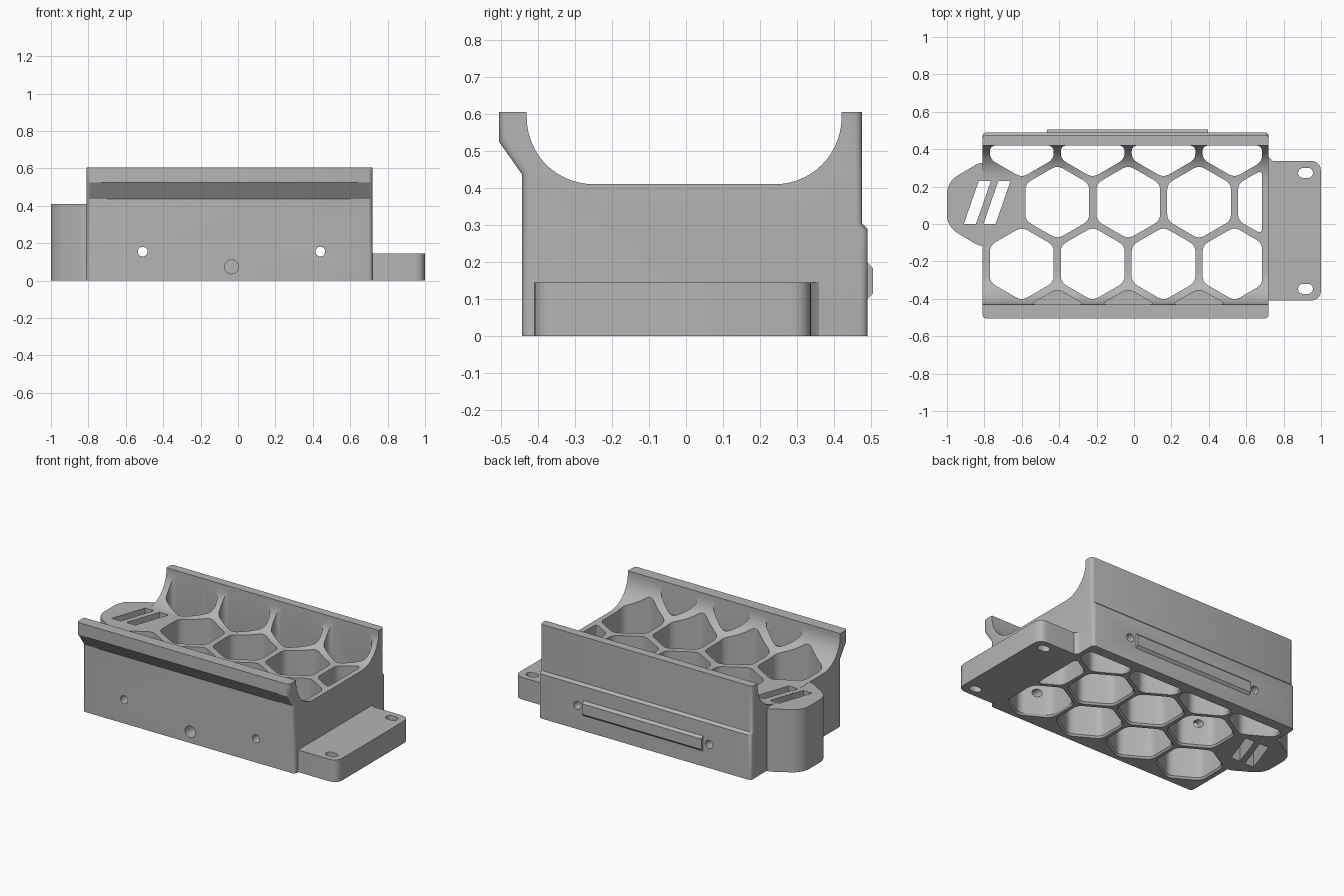
import bpy
import bmesh
import math
from mathutils import Vector

if "Cube" in bpy.data.objects:
    bpy.data.objects.remove(bpy.data.objects["Cube"], do_unlink=True)

grey = bpy.data.materials.new("plain grey")
grey.use_nodes = True
grey.diffuse_color = (0.46, 0.46, 0.46, 1)
grey.node_tree.nodes["Principled BSDF"].inputs["Base Color"].default_value = (0.46, 0.46, 0.46, 1)


def place(axis, u, v, w):
    return {"x": (w, u, v), "y": (u, w, v), "z": (u, v, w)}[axis]


def add_prism(bm, points, axis, *levels):
    """Loft a 2D outline along an axis; each level is (position, scale)."""
    mid = sum((Vector(p) for p in points), Vector((0, 0))) / len(points)
    rings = []
    for w, scale in levels:
        ring = [mid + (Vector(p) - mid) * scale for p in points]
        rings.append([bm.verts.new(place(axis, p.x, p.y, w)) for p in ring])
    n = len(points)
    faces = [bm.faces.new(rings[0]), bm.faces.new(rings[-1])]
    for a, b in zip(rings, rings[1:]):
        for i in range(n):
            j = (i + 1) % n
            faces.append(bm.faces.new((a[i], a[j], b[j], b[i])))
    bmesh.ops.recalc_face_normals(bm, faces=faces)


def finish(bm, name):
    mesh = bpy.data.meshes.new(name)
    bm.to_mesh(mesh)
    bm.free()
    obj = bpy.data.objects.new(name, mesh)
    bpy.context.collection.objects.link(obj)
    mesh.materials.append(grey)
    return obj


def prism(name, points, axis, lo, hi):
    bm = bmesh.new()
    add_prism(bm, points, axis, (lo, 1), (hi, 1))
    return finish(bm, name)


def rounded(points, radius, steps=4):
    """Round every corner of an outline with a quadratic curve."""
    pts = [Vector(p) for p in points]
    out = []
    for i, p in enumerate(pts):
        a, b = pts[i - 1] - p, pts[(i + 1) % len(pts)] - p
        s = p + a.normalized() * min(radius, a.length * 0.45)
        e = p + b.normalized() * min(radius, b.length * 0.45)
        for k in range(steps + 1):
            t = k / steps
            out.append(s * (1 - t) ** 2 + p * 2 * t * (1 - t) + e * t * t)
    return out


def clip(points, axis, limit, sign):
    """Keep the part of an outline where sign * coordinate <= sign * limit."""
    out = []
    for i, q in enumerate(points):
        p = points[i - 1]
        dp, dq = sign * (p[axis] - limit), sign * (q[axis] - limit)
        if (dp < 0) != (dq < 0):
            out.append(p.lerp(q, dp / (dp - dq)))
        if dq < 0:
            out.append(q)
    return out


def hexagon(cx, cy, radius=0.197):
    pts = [Vector((cx + radius * math.sin(k * math.pi / 3),
                   cy + radius * math.cos(k * math.pi / 3))) for k in range(6)]
    for axis, limit, sign in ((0, 0.685, 1), (1, 0.42, 1), (1, -0.43, -1)):
        pts = clip(pts, axis, limit, sign)
    return rounded(pts, 0.035)


def circle(cx, cy, r, n=24):
    return [(cx + r * math.cos(math.tau * k / n), cy + r * math.sin(math.tau * k / n)) for k in range(n)]


def arc(cx, cy, r, start, end, n=14):
    return [(cx + r * math.cos(math.radians(start + (end - start) * k / n)),
             cy + r * math.sin(math.radians(start + (end - start) * k / n))) for k in range(n + 1)]


def boolean(target, tool, operation):
    tool.hide_render = True
    mod = target.modifiers.new(operation.lower(), "BOOLEAN")
    mod.operation = operation
    mod.solver = "EXACT"
    mod.object = tool
    bpy.context.view_layer.objects.active = target
    bpy.ops.object.modifier_apply(modifier=mod.name)
    bpy.data.objects.remove(tool, do_unlink=True)


# Tray body: cradle cross-section with a tall back wall and an overhanging front lip
section = [(-0.443, 0), (0.49, 0), (0.49, 0.29), (0.475, 0.305), (0.475, 0.605), (0.42, 0.605)]
section += arc(0.24, 0.59, 0.18, 0, -90)
section += arc(-0.25, 0.59, 0.18, -90, -180)
section += [(-0.43, 0.605), (-0.505, 0.605), (-0.505, 0.525), (-0.443, 0.437)]
bm = bmesh.new()
add_prism(bm, section, "x", (-0.81, 1), (0.72, 1))
corners = []
for e in bm.edges:
    a, b = (v.co for v in e.verts)
    upright = abs(a.x - b.x) < 1e-5 and abs(a.z - b.z) > 0.01
    if upright and (max(a.y, b.y) < -0.44 or min(a.y, b.y) > 0.47):
        corners.append(e)
bmesh.ops.bevel(bm, geom=corners, offset=0.02, segments=3, profile=0.5, affect="EDGES")
body = finish(bm, "tray_body")

# Tapered tab on the right end
tab = rounded([(-1, 0.225), (-0.79, 0.35), (-0.79, -0.14), (-1, -0.015)], 0.07, 6)
boolean(body, prism("end_tab", tab, "z", 0, 0.409), "UNION")

# Honeycomb openings, flared at the underside
pitch = 0.379
bm = bmesh.new()
for row, y in enumerate((0.445, 0.117, -0.213)):
    first = -0.41 if row == 1 else -0.60
    for col in range(4):
        add_prism(bm, hexagon(first + col * pitch, y), "z", (-0.01, 1.09), (0.012, 1), (0.8, 1))
boolean(body, finish(bm, "honeycomb_cutter"), "DIFFERENCE")

# Shallow pockets in the curve behind the front lip
bm = bmesh.new()
for col in range(3):
    add_prism(bm, hexagon(-0.41 + col * pitch, -0.543), "z", (0.405, 1), (0.8, 1))
boolean(body, finish(bm, "pocket_cutter"), "DIFFERENCE")

# Plain slanted vent slots through the tab
bm = bmesh.new()
for x in (-0.89, -0.785):
    add_prism(bm, [(x - 0.02, 0.0), (x + 0.045, 0.0), (x + 0.125, 0.23), (x + 0.06, 0.23)],
              "z", (-0.1, 1), (0.8, 1))
boolean(body, finish(bm, "vent_cutter"), "DIFFERENCE")

# Bolt holes from front to back, and a blind hole in the front
bm = bmesh.new()
for x in (-0.51, 0.44):
    add_prism(bm, circle(x, 0.155, 0.026), "y", (-0.7, 1), (0.7, 1))
add_prism(bm, circle(-0.035, 0.073, 0.037), "y", (-0.7, 1), (-0.36, 1))
boolean(body, finish(bm, "bolt_cutter"), "DIFFERENCE")

# Mounting foot on the left end with two slotted holes
outline = rounded([(1, -0.41), (1, 0.338), (0.705, 0.338), (0.705, -0.41)], 0.06, 5)
foot = prism("mounting_foot", outline, "z", 0, 0.144)
# Square off the end that meets the body
square = [(0.705, -0.41), (0.8, -0.41), (0.8, 0.338), (0.74, 0.338), (0.722, 0.355), (0.705, 0.385)]
boolean(foot, prism("foot_root", square, "z", 0, 0.144), "UNION")
bm = bmesh.new()
for y in (0.273, -0.347):
    slot = arc(0.93, y, 0.027, -90, 90, 8) + arc(0.904, y, 0.027, 90, 270, 8)
    add_prism(bm, slot, "z", (-0.1, 1), (0.3, 1))
boolean(foot, finish(bm, "slot_cutter"), "DIFFERENCE")

# Raised strip with chamfered edges on the back wall
strip = [(0.48, 0.1), (0.49, 0.1), (0.505, 0.115), (0.505, 0.183), (0.49, 0.198), (0.48, 0.198)]
back_strip = prism("back_strip", strip, "x", -0.465, 0.395)

# Smooth curved areas while keeping crisp edges
bpy.ops.object.select_all(action="DESELECT")
for obj in (body, foot, back_strip):
    obj.select_set(True)
bpy.context.view_layer.objects.active = body
bpy.ops.object.shade_smooth_by_angle(angle=math.radians(32))
